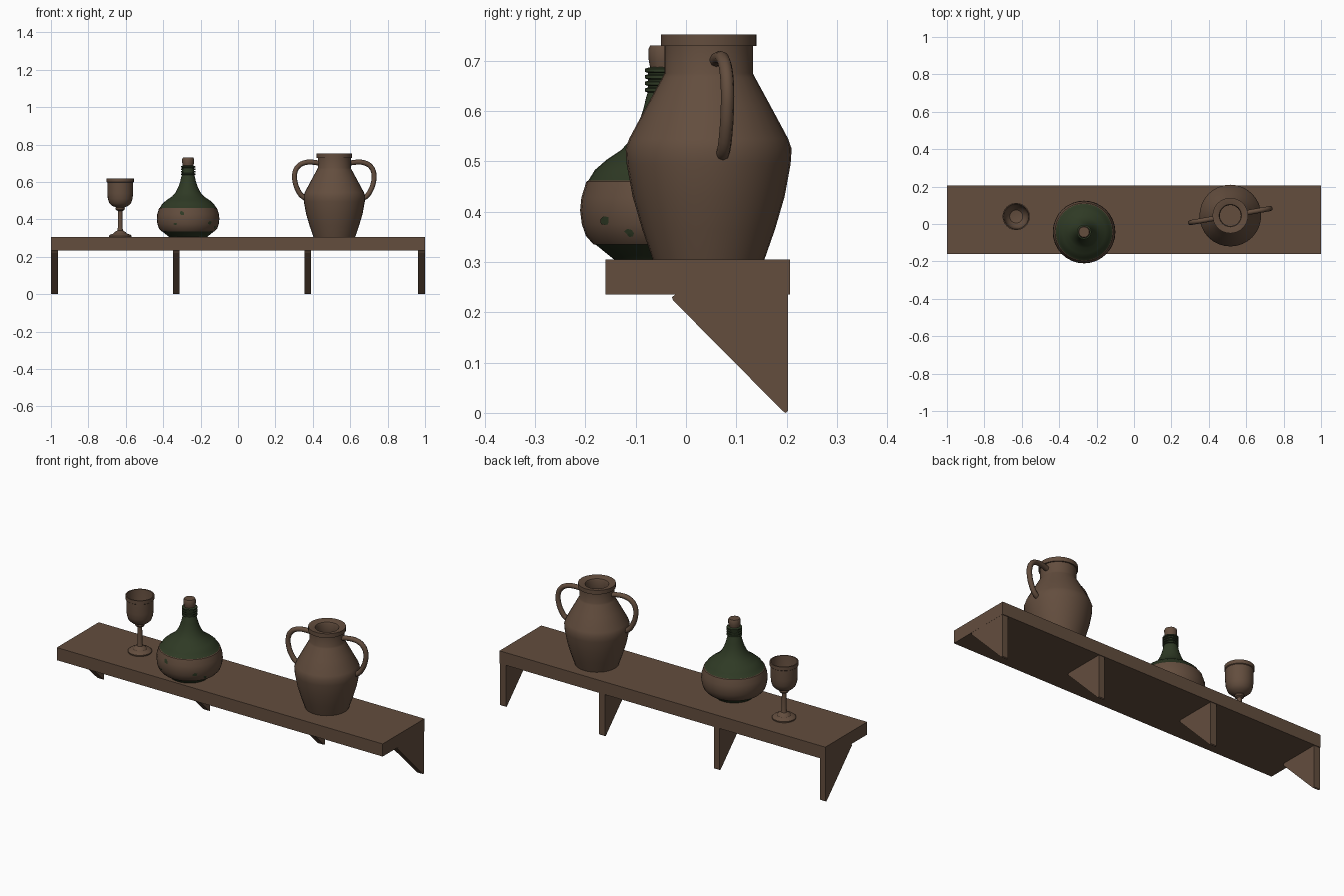
import bpy, bmesh, math, random
from mathutils import Vector

if "Cube" in bpy.data.objects:
    bpy.data.objects.remove(bpy.data.objects["Cube"])

random.seed(4)


def material(name, rgb):
    m = bpy.data.materials.new(name)
    m.diffuse_color = (*rgb, 1)
    m.use_nodes = True
    m.node_tree.nodes["Principled BSDF"].inputs["Base Color"].default_value = m.diffuse_color
    return m


BROWN = material("warm brown", (0.125, 0.075, 0.048))
GREEN = material("bottle green", (0.028, 0.042, 0.018))


def finish(bm, name, mats, angle=None):
    bmesh.ops.recalc_face_normals(bm, faces=bm.faces)
    me = bpy.data.meshes.new(name)
    bm.to_mesh(me)
    bm.free()
    for m in mats:
        me.materials.append(m)
    ob = bpy.data.objects.new(name, me)
    bpy.context.collection.objects.link(ob)
    if angle:
        bpy.ops.object.select_all(action='DESELECT')
        ob.select_set(True)
        bpy.context.view_layer.objects.active = ob
        bpy.ops.object.shade_smooth_by_angle(angle=math.radians(angle))
    return ob


def lathe(name, profile, center, segs, mats, angle=30, rule=None):
    """Spin (radius, z) points around a vertical axis; radius 0 closes the end."""
    bm = bmesh.new()
    rings = []
    for r, z in profile:
        if r == 0:
            rings.append([bm.verts.new((center[0], center[1], z))] * segs)
        else:
            rings.append([bm.verts.new((center[0] + r * math.cos(2 * math.pi * i / segs),
                                        center[1] + r * math.sin(2 * math.pi * i / segs), z))
                          for i in range(segs)])
    for a, b in zip(rings, rings[1:]):
        for i in range(segs):
            j = (i + 1) % segs
            f = bm.faces.new(list(dict.fromkeys((a[i], a[j], b[j], b[i]))))
            if rule:
                f.material_index = rule(f.calc_center_median().z)
    return finish(bm, name, mats, angle)


def prism(name, outline, x0, x1):
    """Extrude a (y, z) outline along x."""
    bm = bmesh.new()
    f = bm.faces.new([bm.verts.new((x0, y, z)) for y, z in outline])
    new = bmesh.ops.extrude_face_region(bm, geom=[f])["geom"]
    bmesh.ops.translate(bm, vec=(x1 - x0, 0, 0),
                        verts=[v for v in new if isinstance(v, bmesh.types.BMVert)])
    return finish(bm, name, [BROWN])


# Shelf board and four triangular brackets
prism("shelf_board", [(-0.16, 0.235), (0.207, 0.235), (0.207, 0.305), (-0.16, 0.305)], -1, 1)
bracket = [(0.203, 0.004), (0.203, 0.236), (-0.02, 0.236), (-0.028, 0.23),
           (-0.026, 0.224), (0.192, 0.004), (0.198, 0)]
for i, x in enumerate((-1, -0.349, 0.355, 0.963)):
    prism(f"bracket_{i + 1}", bracket, x + 0.0005, x + 0.0365)

# Two-handled jar
JAR = (0.515, 0.045)
lathe("jar", [(0, 0.305), (0.111, 0.305), (0.132, 0.365), (0.151, 0.43), (0.163, 0.495),
              (0.165, 0.525), (0.158, 0.545), (0.122, 0.612), (0.092, 0.667), (0.088, 0.675),
              (0.088, 0.729), (0.095, 0.729), (0.095, 0.752), (0.088, 0.752), (0.06, 0.745),
              (0.056, 0.735), (0.056, 0.67), (0.12, 0.54), (0.09, 0.33), (0, 0.33)],
      JAR, 32, [BROWN])

handle_path = [(0.078, 0.7), (0.12, 0.706), (0.165, 0.702), (0.198, 0.682), (0.215, 0.645),
               (0.213, 0.6), (0.197, 0.555), (0.172, 0.522), (0.145, 0.51)]
tilt = math.radians(10)
for name, side in (("jar_handle_left", -1), ("jar_handle_right", 1)):
    cu = bpy.data.curves.new(name, 'CURVE')
    cu.dimensions = '3D'
    cu.bevel_depth = 0.0135
    cu.bevel_resolution = 2
    cu.use_fill_caps = True
    cu.resolution_u = 3
    sp = cu.splines.new('BEZIER')
    sp.bezier_points.add(len(handle_path) - 1)
    for p, (r, z) in zip(sp.bezier_points, handle_path):
        p.co = (JAR[0] + side * r * math.cos(tilt), JAR[1] + side * r * math.sin(tilt), z)
        p.handle_left_type = p.handle_right_type = 'AUTO'
    cu.materials.append(BROWN)
    bpy.context.collection.objects.link(bpy.data.objects.new(name, cu))

# Bottle: green glass with a brown wrapped belly
BOTTLE = (-0.267, -0.043)
belly = [(0.141, 0.335), (0.156, 0.352), (0.164, 0.375), (0.1675, 0.402),
         (0.165, 0.428), (0.155, 0.46)]
rings = []
for k in range(4):
    z = 0.637 + k * 0.013
    rings += [(0.033, z), (0.039, z + 0.002), (0.039, z + 0.008), (0.033, z + 0.01)]
lathe("bottle", [(0, 0.305), (0.1, 0.305), (0.136, 0.334)] + belly +
      [(0.151, 0.462), (0.138, 0.483), (0.115, 0.503), (0.085, 0.523), (0.066, 0.545),
       (0.052, 0.573), (0.042, 0.603), (0.036, 0.628)] + rings + [(0.024, 0.688), (0, 0.688)],
      BOTTLE, 32, [GREEN, BROWN], 35, lambda z: int(0.335 < z < 0.461))
lathe("cork", [(0, 0.68), (0.027, 0.68), (0.031, 0.7), (0.032, 0.722), (0.028, 0.73), (0, 0.73)],
      BOTTLE, 12, [BROWN], 40)


def belly_radius(z):
    for (r0, z0), (r1, z1) in zip(belly, belly[1:]):
        if z0 <= z <= z1:
            return r0 + (r1 - r0) * (z - z0) / (z1 - z0)
    return belly[0][0] if z < belly[0][1] else belly[-1][0]


# Torn patches where the green glass shows through the wrap
def patch(name, angle, z, size):
    def point(du, dz):
        a = math.radians(angle) + du / 0.16
        r = belly_radius(z + dz) + 0.0015
        return Vector((BOTTLE[0] + r * math.cos(a), BOTTLE[1] + r * math.sin(a), z + dz))
    bm = bmesh.new()
    mid = bm.verts.new(point(0, 0))
    rim = []
    for i in range(7):
        t, s = 2 * math.pi * i / 7, size * random.uniform(0.45, 1.1)
        rim.append(bm.verts.new(point(s * math.cos(t), 0.75 * s * math.sin(t))))
    for i in range(7):
        bm.faces.new((mid, rim[i], rim[(i + 1) % 7]))
    finish(bm, name, [GREEN])


for i, (a, z, s) in enumerate([(-102, 0.435, 0.021), (-115, 0.375, 0.012),
                               (-45, 0.38, 0.015), (-26, 0.357, 0.012)]):
    patch(f"wrap_tear_{i + 1}", a, z, s)

# Goblet
lathe("goblet", [(0, 0.305), (0.06, 0.305), (0.061, 0.312), (0.053, 0.319), (0.036, 0.324),
                 (0.03, 0.332), (0.016, 0.34), (0.0125, 0.355), (0.0115, 0.445), (0.022, 0.45),
                 (0.025, 0.457), (0.022, 0.464), (0.042, 0.472), (0.058, 0.487), (0.066, 0.51),
                 (0.069, 0.54), (0.069, 0.597), (0.073, 0.6), (0.073, 0.62), (0.067, 0.62),
                 (0.063, 0.545), (0.055, 0.505), (0.035, 0.484), (0, 0.478)],
      (-0.63, 0.04), 24, [BROWN], 35)
